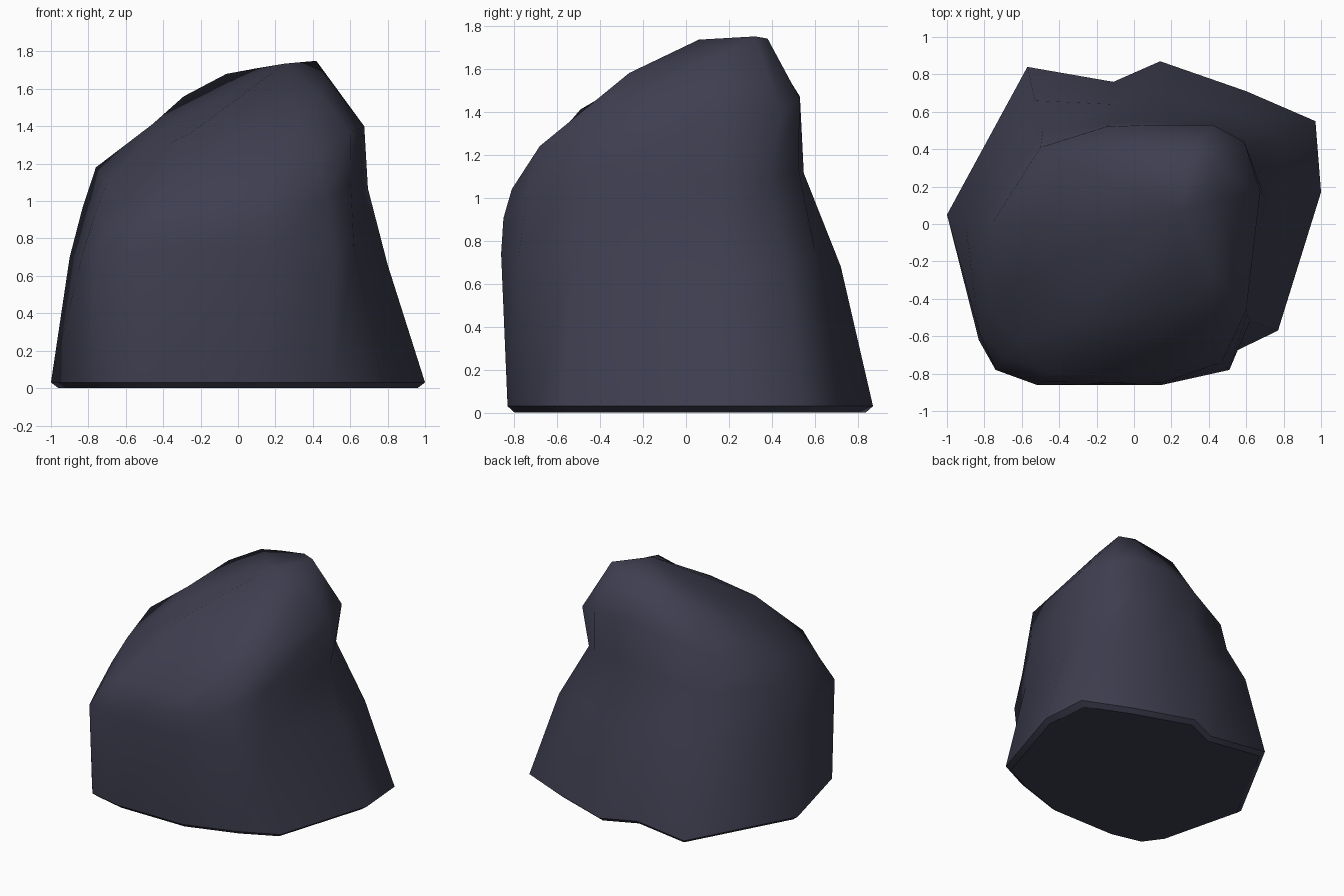
import bpy, bmesh
from mathutils import Vector

if "Cube" in bpy.data.objects:
    bpy.data.objects.remove(bpy.data.objects["Cube"])

# matching columns run counter-clockwise from the left side
foot = [(-1, .05), (-.83, -.62), (-.72, -.77), (-.47, -.83), (.10, -.83),
        (.50, -.70), (.77, -.57), (1, .17), (.97, .55), (.60, .71),
        (.14, .87), (-.11, .76), (-.57, .84)]
waist = [(-.90, .0, .70), (-.83, -.57, .72), (-.74, -.78, .72), (-.52, -.86, .74),
         (.15, -.86, .74), (.51, -.78, .72), (.62, -.52, .75), (.80, .15, .66),
         (.77, .47, .68), (.50, .60, .75), (.12, .72, .68), (-.12, .64, .75),
         (-.53, .66, .72)]
rim = [(-.76, .0, 1.18), (-.70, -.37, 1.10), (-.62, -.63, .97), (-.45, -.80, 1.02),
       (.15, -.81, 1.04), (.42, -.68, 1.24), (.60, -.46, 1.37), (.675, .17, 1.40),
       (.59, .44, 1.40), (.42, .53, 1.46), (.10, .53, 1.47), (-.15, .52, 1.39),
       (-.50, .41, 1.29)]
crown_z = [1.41, 1.37, 1.31, 1.36, 1.41, 1.45, 1.58, 1.66, 1.75, 1.74, 1.71, 1.68, 1.56]
pinch = [1.01, 1.01, 1.02, 1.02, 1.02, 1.02, .99, .95, .85, .93, .89, .94, .95]

waist = [Vector(p) for p in waist]
rim = [Vector(p) for p in rim]
underside = [Vector((x * .96, y * .96, 0)) for x, y in foot]
ground_edge = [Vector((x, y, .03)) for x, y in foot]

# neck ring: bulges at the front, pinches in on the right and back
neck = []
for a, b, s in zip(waist, rim, pinch):
    p = a.lerp(b, .55)
    neck.append(Vector((p.x * s, max(p.y * s, -.85), p.z)))

# crown ring: rim drawn in towards the summit
crown = []
for p, z in zip(rim, crown_z):
    q = p.lerp(Vector((.1, .1, 0)), .35)
    crown.append(Vector((q.x, q.y, z)))

# boulder: loft the rings, then close bottom and top
bm = bmesh.new()
rings = [[bm.verts.new(p) for p in r]
         for r in (underside, ground_edge, waist, neck, rim, crown)]
n = len(foot)
for lo, hi in zip(rings, rings[1:]):
    for i in range(n):
        j = (i + 1) % n
        bm.faces.new((lo[i], lo[j], hi[j], hi[i]))
bm.faces.new(rings[0][::-1])
summit = bm.verts.new((.25, .06, 1.735))
for i in range(n):
    bm.faces.new((rings[-1][i], rings[-1][(i + 1) % n], summit))
bmesh.ops.recalc_face_normals(bm, faces=bm.faces)

# smooth everywhere except the crisp ground edges
for f in bm.faces:
    f.smooth = True
for ring in rings[:2]:
    for i in range(n):
        bm.edges.get((ring[i], ring[(i + 1) % n])).smooth = False

mesh = bpy.data.meshes.new("boulder")
bm.to_mesh(mesh)
bm.free()
rock = bpy.data.objects.new("boulder", mesh)
bpy.context.collection.objects.link(rock)

# slate colour
mat = bpy.data.materials.new("dark slate")
mat.diffuse_color = (.048, .048, .080, 1)
mat.use_nodes = True
mat.node_tree.nodes["Principled BSDF"].inputs["Base Color"].default_value = mat.diffuse_color
mesh.materials.append(mat)
